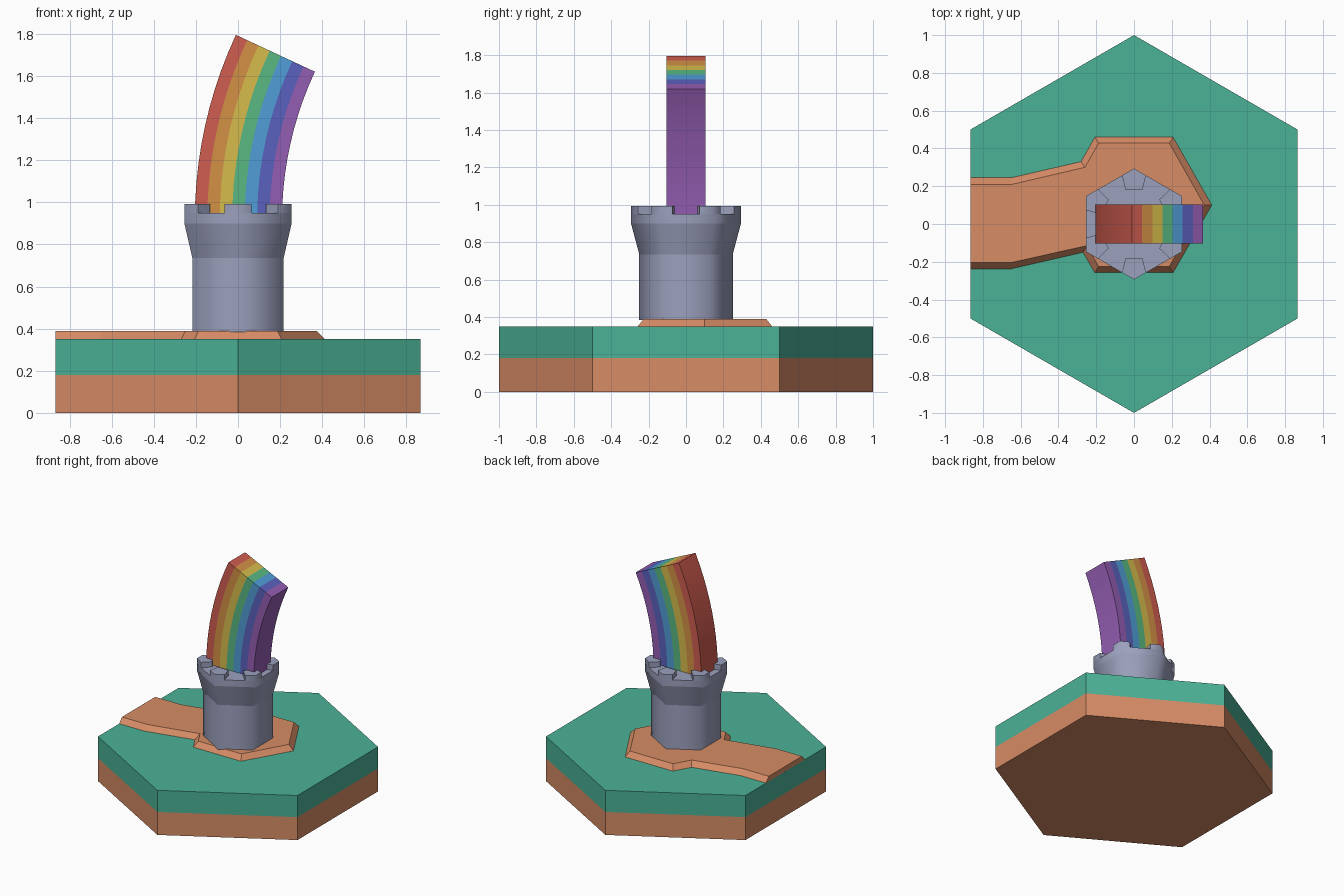
import bpy, bmesh, math
from math import sin, cos, pi, radians

if "Cube" in bpy.data.objects:
    bpy.data.objects.remove(bpy.data.objects["Cube"])


def material(name, rgb):
    m = bpy.data.materials.new(name)
    lin = [((c / 255 + 0.055) / 1.055) ** 2.4 for c in rgb]
    m.diffuse_color = (*lin, 1)
    m.use_nodes = True
    m.node_tree.nodes["Principled BSDF"].inputs["Base Color"].default_value = m.diffuse_color
    return m


grass = material("grass_green", (75, 178, 150))
dirt = material("dirt_brown", (215, 140, 102))
stone = material("stone_grey", (156, 161, 189))
bands = [material("rainbow_" + n, c) for n, c in (
    ("red", (208, 93, 80)), ("orange", (212, 145, 70)), ("yellow", (214, 188, 76)),
    ("green", (90, 185, 130)), ("blue", (80, 158, 215)), ("indigo", (90, 97, 190)),
    ("purple", (148, 93, 178)))]


def loft(bm, rings):
    """Closed solid through rings of equal point count."""
    vs = [[bm.verts.new(p) for p in ring] for ring in rings]
    n = len(vs[0])
    for a, b in zip(vs, vs[1:]):
        for i in range(n):
            j = (i + 1) % n
            bm.faces.new((a[i], a[j], b[j], b[i]))
    bm.faces.new(vs[0][::-1])
    bm.faces.new(vs[-1])


def finish(bm, name, mats, smooth_edge=None):
    bmesh.ops.recalc_face_normals(bm, faces=bm.faces)
    if smooth_edge:
        for f in bm.faces:
            f.smooth = True
        for e in bm.edges:
            e.smooth = smooth_edge(e)
    me = bpy.data.meshes.new(name)
    bm.to_mesh(me)
    bm.free()
    for m in mats:
        me.materials.append(m)
    ob = bpy.data.objects.new(name, me)
    bpy.context.collection.objects.link(ob)
    return ob


def hexagon(r, z):
    return [(r * cos(pi / 6 + i * pi / 3), r * sin(pi / 6 + i * pi / 3), z) for i in range(6)]


# Hexagonal tile: soil below, grass above
for name, z0, z1, mat in (("soil_base", 0, 0.18, dirt), ("grass_layer", 0.18, 0.35, grass)):
    bm = bmesh.new()
    loft(bm, [hexagon(1, z0), hexagon(1, z1)])
    finish(bm, name, [mat])

# Dirt path with sloped sides, widening to a hexagonal yard
edge = 0.866
foot = [(-edge, 0.245), (-0.65, 0.245), (-0.28, 0.33), (-0.207, 0.46), (0.207, 0.46), (0.412, 0.1),
        (0.207, -0.258), (-0.207, -0.258), (-0.27, -0.15), (-0.65, -0.237), (-edge, -0.237)]
top = [(-edge, 0.21), (-0.645, 0.21), (-0.26, 0.3), (-0.187, 0.428), (0.187, 0.428), (0.372, 0.1),
       (0.187, -0.225), (-0.187, -0.225), (-0.25, -0.115), (-0.645, -0.203), (-edge, -0.203)]
bm = bmesh.new()
loft(bm, [[(x, y, 0.35) for x, y in foot], [(x, y, 0.39) for x, y in top]])
finish(bm, "dirt_path", [dirt])


# Tower: only the upright edges at the six corners are shaded smooth
def corner_edge(e):
    a, b = (v.co for v in e.verts)
    m = (a + b) / 2
    off = (math.degrees(math.atan2(m.y, m.x)) - 30) % 60
    return abs(a.z - b.z) > 0.01 and min(off, 60 - off) < 1


R = 0.294
bm = bmesh.new()
loft(bm, [hexagon(0.25, 0.385), hexagon(0.25, 0.735), hexagon(R, 0.9), hexagon(R, 0.95)])
finish(bm, "tower_body", [stone], corner_edge)

# Battlements: one block on each corner, half-side gaps between
bm = bmesh.new()
corners = hexagon(R, 0)
for i in range(6):
    c = corners[i]
    p, n = [[c[k] * 0.75 + o[k] * 0.25 for k in (0, 1)]
            for o in (corners[i - 1], corners[(i + 1) % 6])]
    block = [p, c[:2], n, [v * 0.7 for v in n], [v * 0.7 for v in p]]
    loft(bm, [[(x, y, z) for x, y in block] for z in (0.95, 0.992)])
finish(bm, "battlements", [stone], corner_edge)

# Rainbow: curved bar swept about a far centre, faces coloured by band
OUT, INN, SEG, N = 2.08, 1.666, 10, 7
CX, CZ = OUT - 0.205, 0.916
bm = bmesh.new()
grid = {}
for s in range(SEG + 1):
    a = radians(25) * s / SEG
    for k in range(N + 1):
        r = OUT + (INN - OUT) * k / N
        for y in (-1, 1):
            grid[s, k, y] = bm.verts.new((CX - r * cos(a), y * 0.103, CZ + r * sin(a)))


def face(keys, band):
    bm.faces.new([grid[k] for k in keys]).material_index = band


for k in range(N):
    for s in (0, SEG):
        face([(s, k, -1), (s, k + 1, -1), (s, k + 1, 1), (s, k, 1)], k)
    for s in range(SEG):
        for y in (-1, 1):
            face([(s, k, y), (s, k + 1, y), (s + 1, k + 1, y), (s + 1, k, y)], k)
for s in range(SEG):
    for k, band in ((0, 0), (N, N - 1)):
        face([(s, k, -1), (s, k, 1), (s + 1, k, 1), (s + 1, k, -1)], band)
finish(bm, "rainbow", bands, lambda e: e.calc_face_angle(0) < radians(30))
